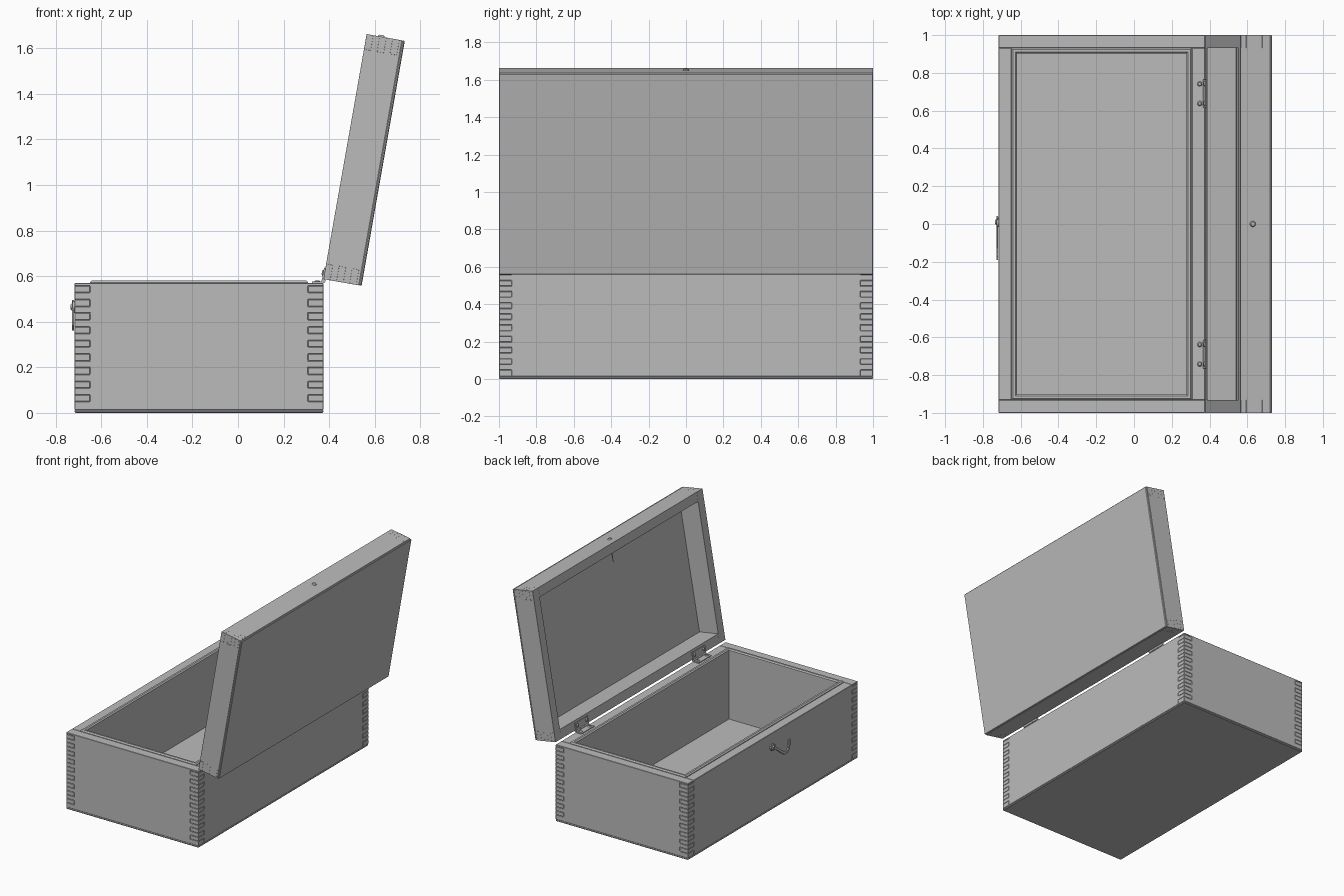
import bpy, bmesh, math
from mathutils import Matrix, Vector

if "Cube" in bpy.data.objects:
    bpy.data.objects.remove(bpy.data.objects["Cube"])

grey = bpy.data.materials.new("plain grey")
grey.diffuse_color = (0.5, 0.5, 0.5, 1)
grey.use_nodes = True
grey.node_tree.nodes["Principled BSDF"].inputs["Base Color"].default_value = grey.diffuse_color

X0, X1, T = -0.717, 0.375, 0.068          # body depth range, board thickness
RIM = 0.57                                # top of the body walls
LID = Matrix.Translation((0.375, 0, 0.587)) @ Matrix.Rotation(math.radians(100), 4, 'Y')
BODY = Matrix.Identity(4)


def finish(name, bm, mat=BODY, bevel=0.0, smooth=False):
    bmesh.ops.recalc_face_normals(bm, faces=bm.faces)
    bmesh.ops.transform(bm, matrix=mat, verts=bm.verts)
    me = bpy.data.meshes.new(name)
    bm.to_mesh(me)
    bm.free()
    ob = bpy.data.objects.new(name, me)
    bpy.context.collection.objects.link(ob)
    me.materials.append(grey)
    if bevel:
        m = ob.modifiers.new("edge", 'BEVEL')
        m.width, m.segments, m.limit_method = bevel, 1, 'ANGLE'
    if smooth:
        bpy.context.view_layer.objects.active = ob
        ob.select_set(True)
        bpy.ops.object.shade_smooth_by_angle()
        ob.select_set(False)
    return ob


def box(name, lo, hi, mat=BODY, bevel=0.0):
    bm = bmesh.new()
    bmesh.ops.create_cube(bm, size=1)
    lo, hi = Vector(lo), Vector(hi)
    for v in bm.verts:
        v.co = [(lo[i] + hi[i]) / 2 + v.co[i] * (hi[i] - lo[i]) for i in range(3)]
    return finish(name, bm, mat, bevel)


def rod(name, a, b, r1, r2, mat=BODY, sides=16):
    a, b = Vector(a), Vector(b)
    bm = bmesh.new()
    bmesh.ops.create_cone(bm, cap_ends=True, segments=sides, radius1=r1, radius2=r2,
                          depth=(b - a).length)
    rot = (b - a).to_track_quat('Z', 'Y').to_matrix().to_4x4()
    return finish(name, bm, mat @ Matrix.Translation((a + b) / 2) @ rot, smooth=True)


def comb_board(name, lo, hi, cuts, phase, place, mat=BODY):
    """Board with finger joints at both ends; cuts are the finger heights."""
    right, left = [], []
    for i in range(len(cuts) - 1):
        d = 0 if i % 2 == phase else T
        right += [(hi - d, cuts[i]), (hi - d, cuts[i + 1])]
        left += [(lo + d, cuts[i]), (lo + d, cuts[i + 1])]
    bm = bmesh.new()
    f = bm.faces.new([bm.verts.new(place(a, z, 0)) for a, z in right + left[::-1]])
    r = bmesh.ops.extrude_face_region(bm, geom=[f])
    step = Vector(place(0, 0, T)) - Vector(place(0, 0, 0))
    bmesh.ops.translate(bm, vec=step, verts=[g for g in r['geom'] if isinstance(g, bmesh.types.BMVert)])
    return finish(name, bm, mat, 0.0022)


def jointed_frame(name, x0, x1, cuts, mat=BODY):
    for s, side in ((-1, "front"), (1, "back")):
        comb_board(f"{name}_{side}_wall", x0, x1, cuts, 0,
                   lambda a, z, t: (a, s * (1 - t), z), mat)
    for x, s, side in ((x0, 1, "left"), (x1, -1, "right")):
        comb_board(f"{name}_{side}_wall", -1, 1, cuts, 1,
                   lambda a, z, t: (x + s * t, a, z), mat)


# body: base plate, finger-jointed walls, floor
box("base_plate", (X0, -1, 0), (X1, 1, 0.013), bevel=0.004)
cuts = [0.013]
for k in range(9):
    c = 0.064 + k * 0.0598
    cuts += [c - 0.015, c + 0.015]
jointed_frame("body", X0, X1, cuts + [RIM])
box("inner_floor", (X0 + T, -1 + T, 0.013), (X1 - T, 1 - T, 0.06))

# raised inner lining with a chamfered lip
bm = bmesh.new()
rings = []
for d, z in ((0, 0.05), (0, 0.573), (0.008, 0.581), (0.022, 0.581), (0.03, 0.573), (0.03, 0.05)):
    a, b, y = X0 + T + d, X1 - T - d, 1 - T - d
    rings.append([bm.verts.new(p) for p in ((a, -y, z), (b, -y, z), (b, y, z), (a, y, z))])
for i in range(len(rings)):
    p, q = rings[i], rings[(i + 1) % len(rings)]
    for j in range(4):
        k = (j + 1) % 4
        bm.faces.new((p[j], p[k], q[k], q[j]))
finish("inner_lining", bm)

# lid, built closed with its hinge edge at the origin and swung open
W = X1 - X0
jointed_frame("lid", -W, 0, [0, 0.0005, 0.03, 0.058, 0.088, 0.116, 0.146, 0.157], LID)
box("lid_panel", (-W, -1, 0.157), (0, 1, 0.17), LID, 0.004)

# screw through the front wall of the lid
rod("lid_screw", (-W - 0.002, 0, 0.065), (-W + 0.17, 0, 0.065), 0.007, 0.002, LID)
rod("lid_screw_head", (-W + 0.001, 0, 0.065), (-W - 0.007, 0, 0.065), 0.016, 0.011, LID)

# hinges: a leaf on each rim, a knuckle and screws
for s in (-1, 1):
    tag = "front" if s < 0 else "back"
    c = s * 0.69
    box(f"{tag}_hinge_body_leaf", (0.325, c - 0.075, RIM - 0.001), (0.375, c + 0.075, RIM + 0.006))
    box(f"{tag}_hinge_lid_leaf", (-0.05, c - 0.075, -0.006), (0, c + 0.075, 0.001), LID)
    for k in range(3):
        y = c - 0.075 + k * 0.05
        rod(f"{tag}_hinge_knuckle_{k}", (0.375, y + 0.001, 0.58), (0.375, y + 0.049, 0.58), 0.009, 0.009)
    for dy in (-0.052, 0.052):
        rod(f"{tag}_hinge_body_screw", (0.348, c + dy, RIM + 0.005), (0.348, c + dy, RIM + 0.012), 0.014, 0.008)
        rod(f"{tag}_hinge_lid_screw", (-0.027, c + dy, -0.005), (-0.027, c + dy, -0.012), 0.014, 0.008, LID)

# hook latch on the left wall: pivot disc, screw head and bent arm
rod("latch_pivot", (X0 + 0.001, 0.01, 0.465), (X0 - 0.01, 0.01, 0.465), 0.026, 0.026)
rod("latch_screw_head", (X0 - 0.009, 0.01, 0.465), (X0 - 0.018, 0.01, 0.465), 0.018, 0.01)
path = [(0.035, 0.488), (0.01, 0.465), (-0.04, 0.435), (-0.09, 0.395), (-0.125, 0.37),
        (-0.155, 0.37), (-0.175, 0.39), (-0.182, 0.42), (-0.182, 0.45)]
bm = bmesh.new()
sections = []
for i, (y, z) in enumerate(path):
    p, q = Vector(path[max(i - 1, 0)]), Vector(path[min(i + 1, len(path) - 1)])
    d = (q - p).normalized()
    ny, nz = -d.y * 0.009, d.x * 0.009
    sections.append([bm.verts.new((x, y + e * ny, z + e * nz))
                     for x, e in ((X0 - 0.002, -1), (X0 - 0.002, 1), (X0 - 0.011, 1), (X0 - 0.011, -1))])
for p, q in zip(sections, sections[1:]):
    for j in range(4):
        k = (j + 1) % 4
        bm.faces.new((p[j], p[k], q[k], q[j]))
bm.faces.new(sections[0])
bm.faces.new(sections[-1])
finish("latch_hook", bm, smooth=True)
